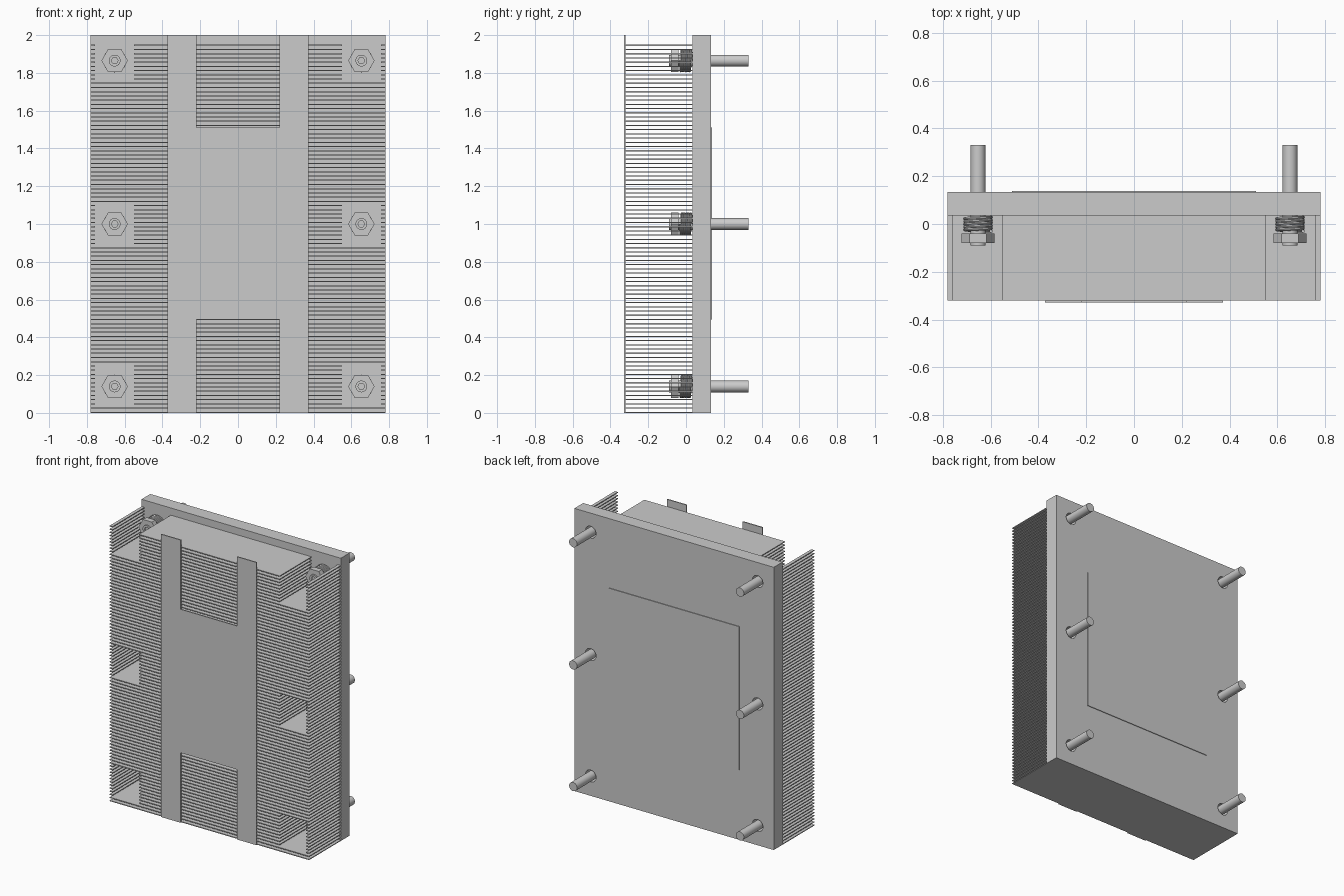
import bpy, bmesh
from math import cos, sin, pi, radians
from mathutils import Matrix, Vector

cube = bpy.data.objects.get("Cube")
if cube:
    bpy.data.objects.remove(cube)

metal = bpy.data.materials.new("light grey metal")
metal.use_nodes = True
GREY = (0.6, 0.6, 0.6, 1)
metal.diffuse_color = GREY
metal.node_tree.nodes["Principled BSDF"].inputs["Base Color"].default_value = GREY


def box(bm, x0, x1, y0, y1, z0, z1):
    centre = Vector((x0 + x1, y0 + y1, z0 + z1)) / 2
    size = Matrix.Diagonal((x1 - x0, y1 - y0, z1 - z0, 1))
    bmesh.ops.create_cube(bm, size=1, matrix=Matrix.Translation(centre) @ size)


def prism(bm, sides, radius, y0, y1, x=0, z=0):
    """Cylinder or hex prism along y."""
    place = Matrix.Translation((x, (y0 + y1) / 2, z)) @ Matrix.Rotation(pi / 2, 4, "X")
    if sides == 6:
        place = place @ Matrix.Rotation(pi / 2, 4, "Z")
    bmesh.ops.create_cone(bm, cap_ends=True, segments=sides, radius1=radius,
                          radius2=radius, depth=y1 - y0, matrix=place)


def finish(name, bm, smooth=False):
    mesh = bpy.data.meshes.new(name)
    bm.to_mesh(mesh)
    bm.free()
    mesh.materials.append(metal)
    obj = bpy.data.objects.new(name, mesh)
    bpy.context.collection.objects.link(obj)
    if smooth:
        bpy.ops.object.select_all(action="DESELECT")
        obj.select_set(True)
        bpy.context.view_layer.objects.active = obj
        bpy.ops.object.shade_smooth_by_angle(angle=radians(35))
    return obj


def cut(obj, cutter):
    mod = obj.modifiers.new("cut", "BOOLEAN")
    mod.object = cutter
    mod.solver = "EXACT"
    cutter.hide_render = True
    bpy.context.view_layer.objects.active = obj
    bpy.ops.object.modifier_apply(modifier=mod.name)
    bpy.data.objects.remove(cutter)


W, BASE_Y, BACK_Y, FRONT_Y = 0.78, 0.035, 0.133, -0.32
BOLT_X, BOLT_Z = 0.653, (0.14, 1.0, 1.865)
BOLTS = [(x, z) for x in (-BOLT_X, BOLT_X) for z in BOLT_Z]

# Base plate with clearance holes
bm = bmesh.new()
box(bm, -W, W, BASE_Y, BACK_Y, 0, 2)
plate = finish("base_plate", bm)
bm = bmesh.new()
for x, z in BOLTS:
    prism(bm, 32, 0.042, 0, 0.2, x, z)
cut(plate, finish("hole_cutter", bm))

# Raised contact pad on the back
bm = bmesh.new()
box(bm, -0.51, 0.51, BACK_Y, BACK_Y + 0.005, 0.495, 1.51)
finish("contact_pad", bm)

# Horizontal fins, with open pockets around the bolts
bm = bmesh.new()
COUNT, THICK = 88, 0.006
for i in range(COUNT):
    z = 0.003 + i * 1.943 / (COUNT - 1)
    pocket = any(abs(z - bz) < 0.11 for bz in BOLT_Z)
    spans = [(-W, -0.757), (-0.55, 0.55), (0.757, W)] if pocket else [(-W, W)]
    for x0, x1 in spans:
        box(bm, x0, x1, FRONT_Y, BASE_Y, z - THICK / 2, z + THICK / 2)
finish("fins", bm)

# Front strap: a flat H outline
outline = [(0.373, 0), (0.373, 2), (0.22, 2), (0.22, 1.51)]
outline += [(-x, z) for x, z in reversed(outline)]
outline += [(-0.22, 0), (-0.22, 0.495), (0.22, 0.495), (0.22, 0)]
bm = bmesh.new()
face = bm.faces.new([bm.verts.new((x, FRONT_Y - 0.008, z)) for x, z in outline])
solid = bmesh.ops.extrude_face_region(bm, geom=[face])
bmesh.ops.translate(bm, vec=(0, 0.008, 0),
                    verts=[v for v in solid["geom"] if isinstance(v, bmesh.types.BMVert)])
bmesh.ops.recalc_face_normals(bm, faces=bm.faces)
finish("front_strap", bm)


def make_spring(bm, turns=5, steps=20, ring=8, radius=0.055, wire=0.007):
    """Sweep a round wire along a helix on the y axis."""
    y0, y1, loops = BASE_Y - wire, -0.03, []
    for i in range(turns * steps + 1):
        a = 2 * pi * i / steps
        y = y0 + (y1 - y0) * i / (turns * steps)
        loop = []
        for k in range(ring):
            b = 2 * pi * k / ring
            r = radius + wire * cos(b)
            loop.append(bm.verts.new((r * cos(a), y + wire * sin(b), r * sin(a))))
        loops.append(loop)
    for p, q in zip(loops, loops[1:]):
        for k in range(ring):
            n = (k + 1) % ring
            bm.faces.new((p[k], p[n], q[n], q[k]))
    bm.faces.new(loops[0])
    bm.faces.new(loops[-1])
    bmesh.ops.recalc_face_normals(bm, faces=bm.faces)


# Bolt, nut and spring shapes, shared by all six positions
bm = bmesh.new()
prism(bm, 32, 0.031, -0.09, 0.33)
bolt = finish("bolt", bm, True)
bm = bmesh.new()
prism(bm, 6, 0.018, -0.12, -0.06)
cut(bolt, finish("socket_cutter", bm))
bm = bmesh.new()
prism(bm, 6, 0.07, -0.08, -0.04)
nut = finish("nut", bm)
bm = bmesh.new()
make_spring(bm)
spring = finish("spring", bm, True)

for part in (bolt, nut, spring):
    for i, (x, z) in enumerate(BOLTS):
        obj = part if i == 0 else part.copy()
        if i:
            bpy.context.collection.objects.link(obj)
        obj.name = f"{part.name.split('.')[0].split('_')[0]}_{i + 1}"
        obj.location = (x, 0, z)
